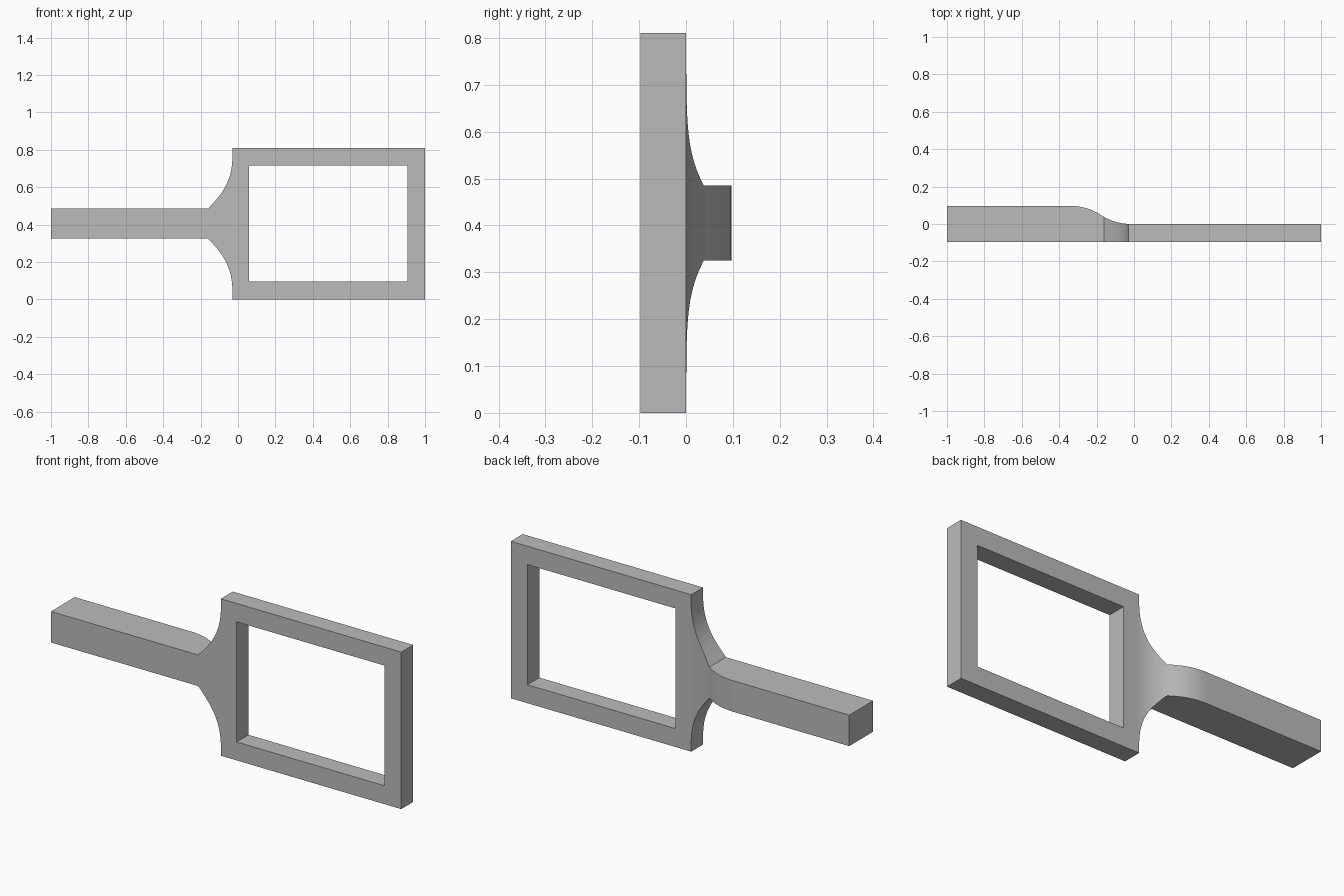
import bpy, bmesh, math
from mathutils import Vector
from mathutils.geometry import interpolate_bezier

if "Cube" in bpy.data.objects:
    bpy.data.objects.remove(bpy.data.objects["Cube"], do_unlink=True)

MID_Z, HALF_H, HALF_D = 0.405, 0.405, 0.097
HANDLE_HALF = 0.08

grey = bpy.data.materials.new("plain_grey")
grey.use_nodes = True
colour = (0.5, 0.5, 0.5, 1)
grey.diffuse_color = colour
grey.node_tree.nodes["Principled BSDF"].inputs["Base Color"].default_value = colour


def prism(name, points, offset):
    """Closed outline extruded along an offset vector."""
    bm = bmesh.new()
    face = bm.faces.new([bm.verts.new(p) for p in points])
    extruded = bmesh.ops.extrude_face_region(bm, geom=[face])["geom"]
    moved = [v for v in extruded if isinstance(v, bmesh.types.BMVert)]
    bmesh.ops.translate(bm, verts=moved, vec=offset)
    bmesh.ops.recalc_face_normals(bm, faces=bm.faces)
    mesh = bpy.data.meshes.new(name)
    bm.to_mesh(mesh)
    bm.free()
    mesh.materials.append(grey)
    obj = bpy.data.objects.new(name, mesh)
    bpy.context.collection.objects.link(obj)
    return obj


def cut(obj, tool, operation):
    mod = obj.modifiers.new(operation.title(), "BOOLEAN")
    mod.operation = operation
    mod.solver = "EXACT"
    mod.object = tool
    tool.hide_render = True
    bpy.context.view_layer.objects.active = obj
    bpy.ops.object.modifier_apply(modifier=mod.name)
    bpy.data.objects.remove(tool, do_unlink=True)


# Front outline: handle, flared neck and frame, mirrored about the middle
neck = interpolate_bezier(Vector((-0.16, HANDLE_HALF)), Vector((-0.10, 0.145)),
                          Vector((-0.035, 0.21)), Vector((-0.03, 0.345)), 17)
upper = [(-1, HANDLE_HALF)] + [(p.x, p.y) for p in neck] + [(-0.03, HALF_H), (1, HALF_H)]
outline = upper + [(x, -h) for x, h in reversed(upper)]
body = prism("handle_and_frame", [(x, -HALF_D, MID_Z + h) for x, h in outline],
             (0, 2 * HALF_D, 0))

# Depth profile: thick handle sweeping down in two arcs to the thin frame
start, end = -0.34, -0.015
run, drop = (end - start) / 2, HALF_D / 2
radius = (run ** 2 + drop ** 2) / (2 * drop)
sweep = math.asin(run / radius)
angles = [sweep * i / 12 for i in range(13)]
crest = [(start + radius * math.sin(a), HALF_D - radius * (1 - math.cos(a))) for a in angles]
foot = [(end - radius * math.sin(a), radius * (1 - math.cos(a))) for a in reversed(angles)]
profile = [(-1.1, -0.2), (-1.1, HALF_D)] + crest + foot[1:] + [(1.1, 0), (1.1, -0.2)]
cut(body, prism("depth_cutter", [(x, y, -0.1) for x, y in profile], (0, 0, 1)), "INTERSECT")

# Rectangular window through the frame
window = [(0.06, 0.095), (0.905, 0.095), (0.905, 0.715), (0.06, 0.715)]
cut(body, prism("window_cutter", [(x, -0.3, z) for x, z in window], (0, 0.6, 0)), "DIFFERENCE")

# Smooth the arcs, keep the corners sharp
bpy.ops.object.select_all(action="DESELECT")
body.select_set(True)
bpy.context.view_layer.objects.active = body
bpy.ops.object.shade_smooth_by_angle(angle=math.radians(20))
